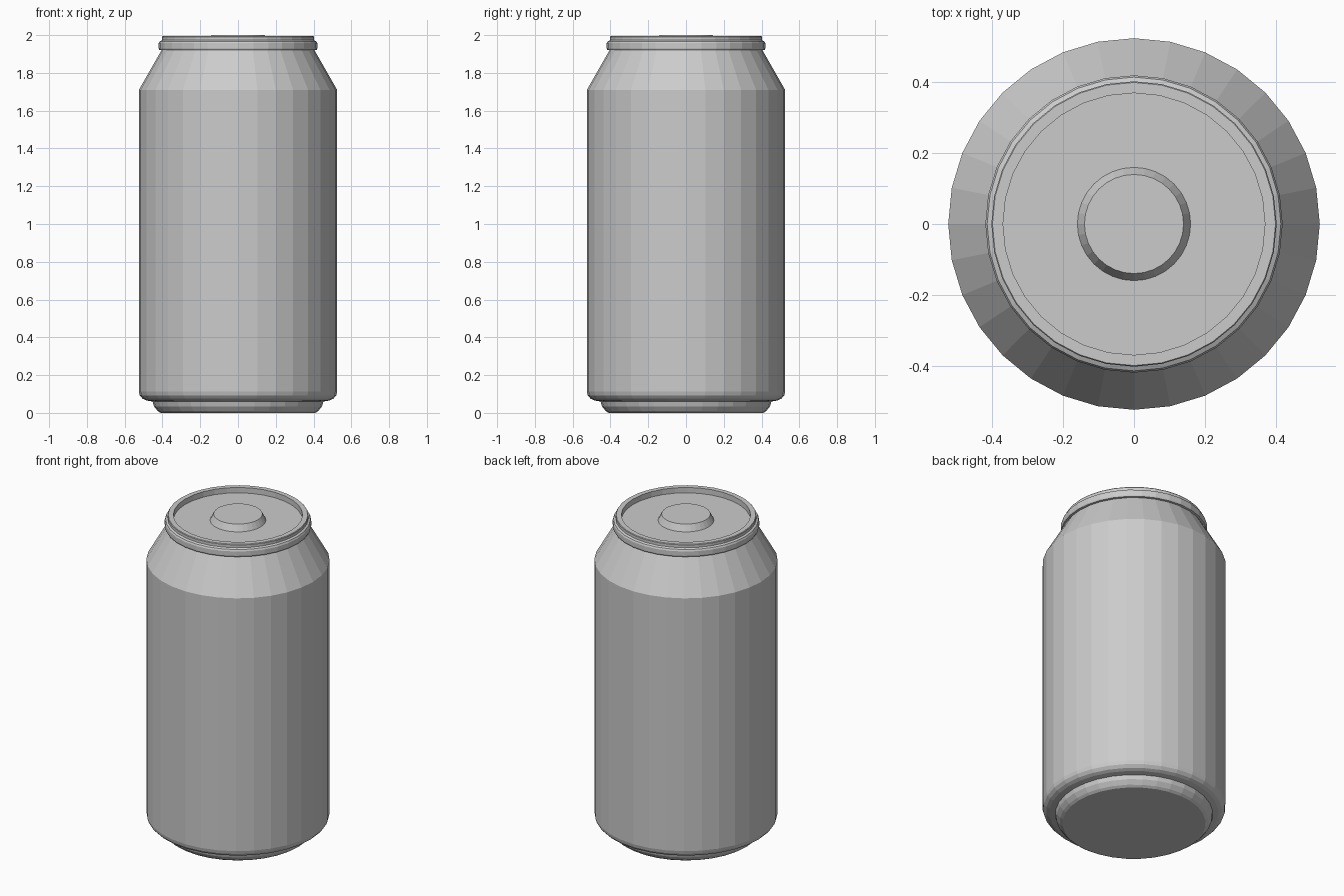
import bpy, bmesh
from math import cos, sin, pi

if "Cube" in bpy.data.objects:
    bpy.data.objects.remove(bpy.data.objects["Cube"])

SIDES = 32


def lathe(name, profile, cap_bottom=False, cap_top=False):
    """Spin (radius, height) points around z into a flat-faced shell."""
    bm = bmesh.new()
    rings = [[bm.verts.new((r * cos(2 * pi * i / SIDES), r * sin(2 * pi * i / SIDES), z))
              for i in range(SIDES)] for r, z in profile]
    for a, b in zip(rings, rings[1:]):
        for i in range(SIDES):
            j = (i + 1) % SIDES
            bm.faces.new((a[i], a[j], b[j], b[i]))
    if cap_bottom:
        bm.faces.new(rings[0][::-1])
    if cap_top:
        bm.faces.new(rings[-1])
    mesh = bpy.data.meshes.new(name)
    bm.to_mesh(mesh)
    bm.free()
    obj = bpy.data.objects.new(name, mesh)
    bpy.context.collection.objects.link(obj)
    return obj


# Stepped foot, rounded lower edge, straight wall and tapered neck
lathe("can_body", [
    (0.41, 0.0), (0.425, 0.01), (0.445, 0.035), (0.452, 0.06),
    (0.485, 0.066), (0.505, 0.075), (0.52, 0.092), (0.525, 0.112),
    (0.525, 1.71), (0.465, 1.815), (0.425, 1.885), (0.405, 1.92)],
    cap_bottom=True)

# Seamed rim, recessed lid panel and raised centre disc
lathe("can_lid", [
    (0.405, 1.92), (0.417, 1.922), (0.42, 1.93), (0.42, 1.957), (0.415, 1.967),
    (0.403, 1.973), (0.403, 1.99), (0.40, 1.994), (0.37, 1.994),
    (0.37, 1.96), (0.16, 1.96), (0.14, 2.0)],
    cap_top=True)
